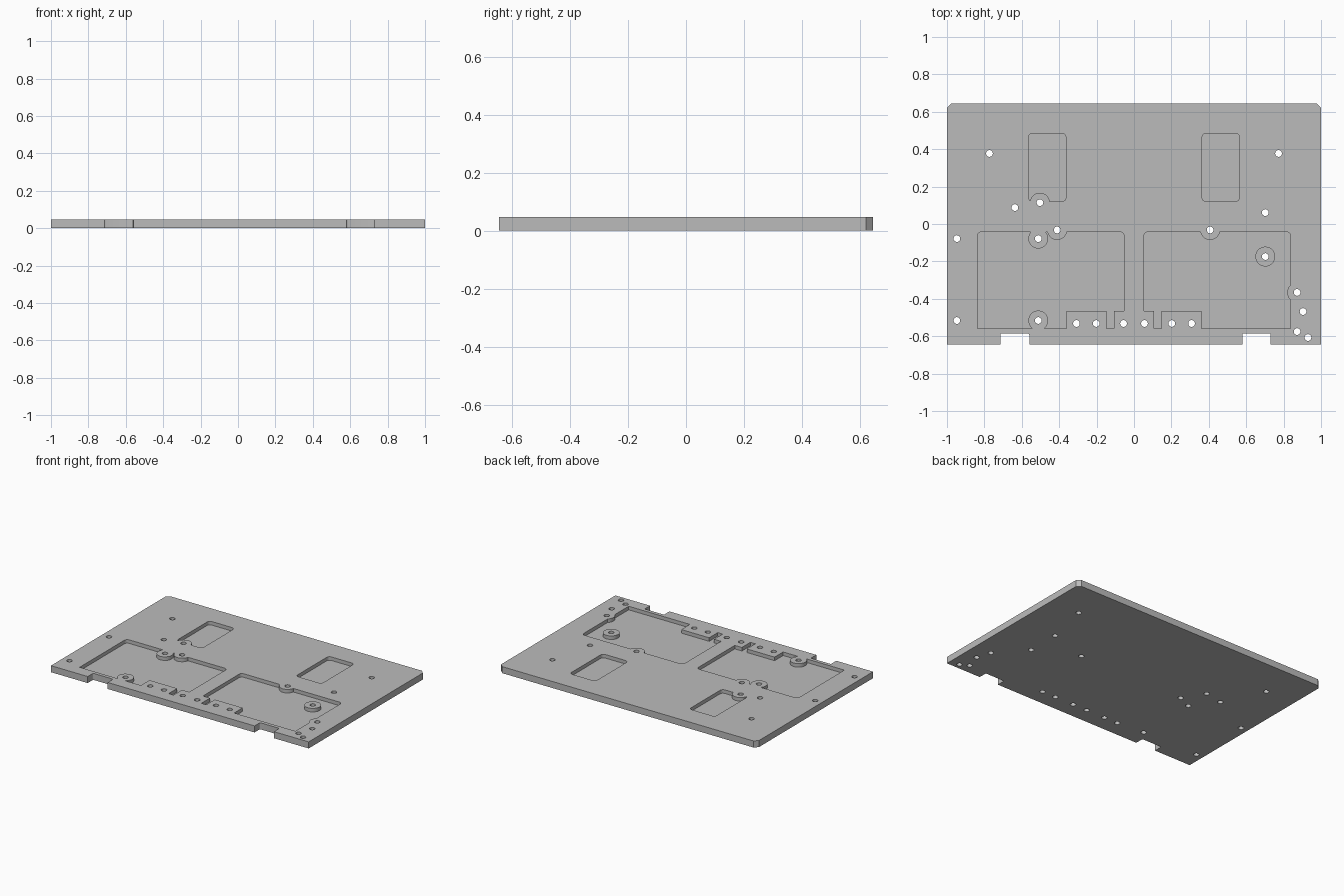
import bpy, bmesh, math
from mathutils import Vector

if "Cube" in bpy.data.objects:
    bpy.data.objects.remove(bpy.data.objects["Cube"], do_unlink=True)

HEIGHT, FLOOR, OVER = 0.046, 0.021, 0.02
HOLE_R, BOSS_R = 0.018, 0.053

grey = bpy.data.materials.new("plain grey")
grey.use_nodes = True
colour = (0.5, 0.5, 0.5, 1)
grey.diffuse_color = colour
grey.node_tree.nodes["Principled BSDF"].inputs["Base Color"].default_value = colour


def rounded(corners, steps=4):
    """Outline from (x, y, radius) corners, rounded where a radius is given."""
    out = []
    for i, (x, y, r) in enumerate(corners):
        p = Vector((x, y))
        if not r:
            out.append(p)
            continue
        a = (Vector(corners[i - 1][:2]) - p).normalized()
        b = (Vector(corners[(i + 1) % len(corners)][:2]) - p).normalized()
        centre = p + (a + b) * r
        for k in range(steps + 1):
            t = k / steps * math.pi / 2
            out.append(centre - b * r * math.cos(t) - a * r * math.sin(t))
    return out


def circle(x, y, r, n=32):
    return [Vector((x + r * math.cos(2 * math.pi * k / n),
                    y + r * math.sin(2 * math.pi * k / n))) for k in range(n)]


def prisms(name, outlines, z0, z1):
    """One object holding an upright prism for each outline."""
    bm = bmesh.new()
    for outline in outlines:
        face = bm.faces.new([bm.verts.new((p.x, p.y, z0)) for p in outline])
        top = bmesh.ops.extrude_face_region(bm, geom=[face])["geom"]
        bmesh.ops.translate(bm, vec=(0, 0, z1 - z0),
                            verts=[v for v in top if isinstance(v, bmesh.types.BMVert)])
    bmesh.ops.recalc_face_normals(bm, faces=bm.faces)
    mesh = bpy.data.meshes.new(name)
    bm.to_mesh(mesh)
    bm.free()
    mesh.materials.append(grey)
    obj = bpy.data.objects.new(name, mesh)
    bpy.context.collection.objects.link(obj)
    return obj


def subtract(obj, cutter):
    mod = obj.modifiers.new("cut", "BOOLEAN")
    mod.operation, mod.solver, mod.object = "DIFFERENCE", "EXACT", cutter
    bpy.context.view_layer.objects.active = obj
    bpy.ops.object.modifier_apply(modifier=mod.name)
    bpy.data.objects.remove(cutter, do_unlink=True)


# Plate outline: clipped rear corners and two front notches
X, Y, N, C = 1.0, 0.645, -0.585, 0.025
plate = prisms("mounting_plate", [rounded([
    (-X, -Y, 0), (-0.715, -Y, 0), (-0.715, N, 0.008), (-0.56, N, 0.008), (-0.56, -Y, 0),
    (0.58, -Y, 0), (0.58, N, 0.008), (0.73, N, 0.008), (0.73, -Y, 0), (X, -Y, 0),
    (X, Y - C, 0), (X - C, Y, 0), (C - X, Y, 0), (-X, Y - C, 0)])], 0, HEIGHT)

# Pockets: a large front one with tabs and a small rear one, on both sides
R, LOW, TAB, TOP = 0.022, -0.56, -0.465, -0.042
large = [(0.053, TAB, 0), (0.108, TAB, 0), (0.108, LOW, 0), (0.146, LOW, 0),
         (0.146, TAB, 0), (0.362, TAB, 0), (0.362, LOW, 0), (0.837, LOW, 0),
         (0.837, TOP, R), (0.053, TOP, R)]
small = [(0.364, 0.12, R), (0.564, 0.12, R), (0.564, 0.485, R), (0.364, 0.485, R)]
outlines = [rounded([(s * x, y, r) for x, y, r in shape])
            for shape in (large, small) for s in (1, -1)]
pockets = prisms("pocket_cutter", outlines, FLOOR, HEIGHT + OVER)

# Round bosses left standing inside the pockets
bosses = [(-0.512, -0.078), (-0.411, -0.032), (-0.503, 0.114), (0.407, -0.032),
          (-0.512, -0.516), (0.702, -0.174), (0.872, -0.366)]
subtract(pockets, prisms("boss_cutter", [circle(x, y, BOSS_R) for x, y in bosses],
                         FLOOR - OVER, HEIGHT + 2 * OVER))
subtract(plate, pockets)

# Screw holes through the bosses, the front row and the open plate
row = [(s * x, -0.532) for x in (0.056, 0.202, 0.308) for s in (1, -1)]
open_holes = [(-0.773, 0.377), (0.773, 0.377), (-0.637, 0.088), (0.702, 0.061),
              (-0.947, -0.078), (-0.947, -0.516), (0.904, -0.468),
              (0.872, -0.575), (0.93, -0.607)]
subtract(plate, prisms("hole_cutter",
                       [circle(x, y, HOLE_R, 24) for x, y in bosses + row + open_holes],
                       -OVER, HEIGHT + OVER))

# Smooth round walls, crisp edges
plate.select_set(True)
bpy.context.view_layer.objects.active = plate
bpy.ops.object.shade_smooth_by_angle(angle=math.radians(30))
